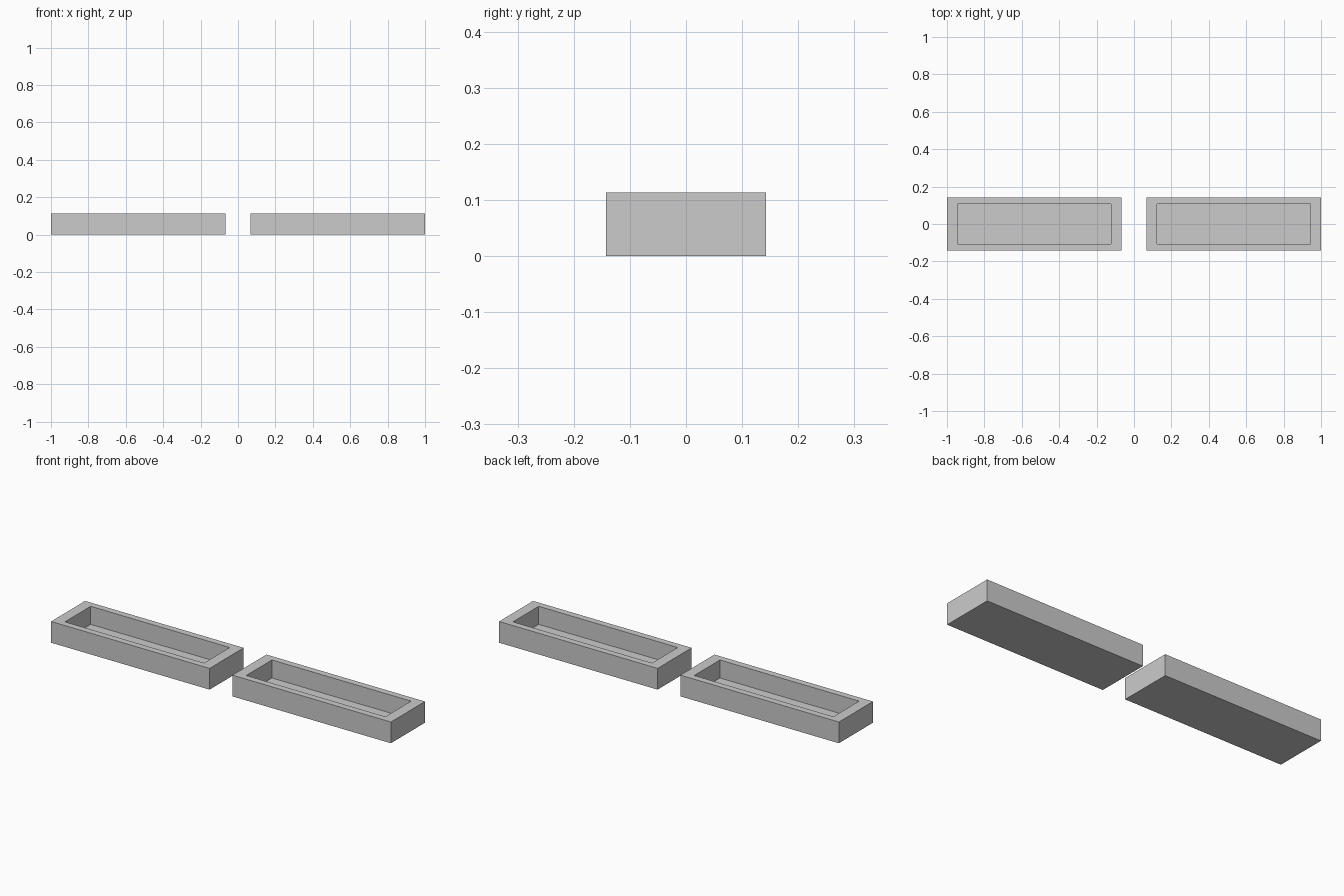
import bpy, bmesh

if "Cube" in bpy.data.objects:
    bpy.data.objects.remove(bpy.data.objects["Cube"])

LENGTH, HALF_Y, HEIGHT = 0.933, 0.143, 0.113
WALL_X, WALL_Y, FLOOR_Z = 0.057, 0.035, 0.017


def tray(name, cx):
    # solid block
    bm = bmesh.new()
    bmesh.ops.create_cube(bm, size=1)
    for v in bm.verts:
        v.co.x = cx + v.co.x * LENGTH
        v.co.y *= 2 * HALF_Y
        v.co.z = (v.co.z + 0.5) * HEIGHT
    # rim: inset the top and fit it to the wall thicknesses
    bm.normal_update()
    top = max(bm.faces, key=lambda f: f.normal.z)
    bmesh.ops.inset_region(bm, faces=[top], thickness=0.02)
    for v in top.verts:
        v.co.x = cx + (LENGTH / 2 - WALL_X) * (1 if v.co.x > cx else -1)
        v.co.y = (HALF_Y - WALL_Y) * (1 if v.co.y > 0 else -1)
    # recess: push the inner face down to the floor
    res = bmesh.ops.extrude_discrete_faces(bm, faces=[top])
    for v in res["faces"][0].verts:
        v.co.z = FLOOR_Z
    bmesh.ops.recalc_face_normals(bm, faces=bm.faces)
    mesh = bpy.data.meshes.new(name)
    bm.to_mesh(mesh)
    bm.free()
    bpy.context.collection.objects.link(bpy.data.objects.new(name, mesh))


for side, name in ((-1, "left_tray"), (1, "right_tray")):
    tray(name, side * (1 - LENGTH / 2))
